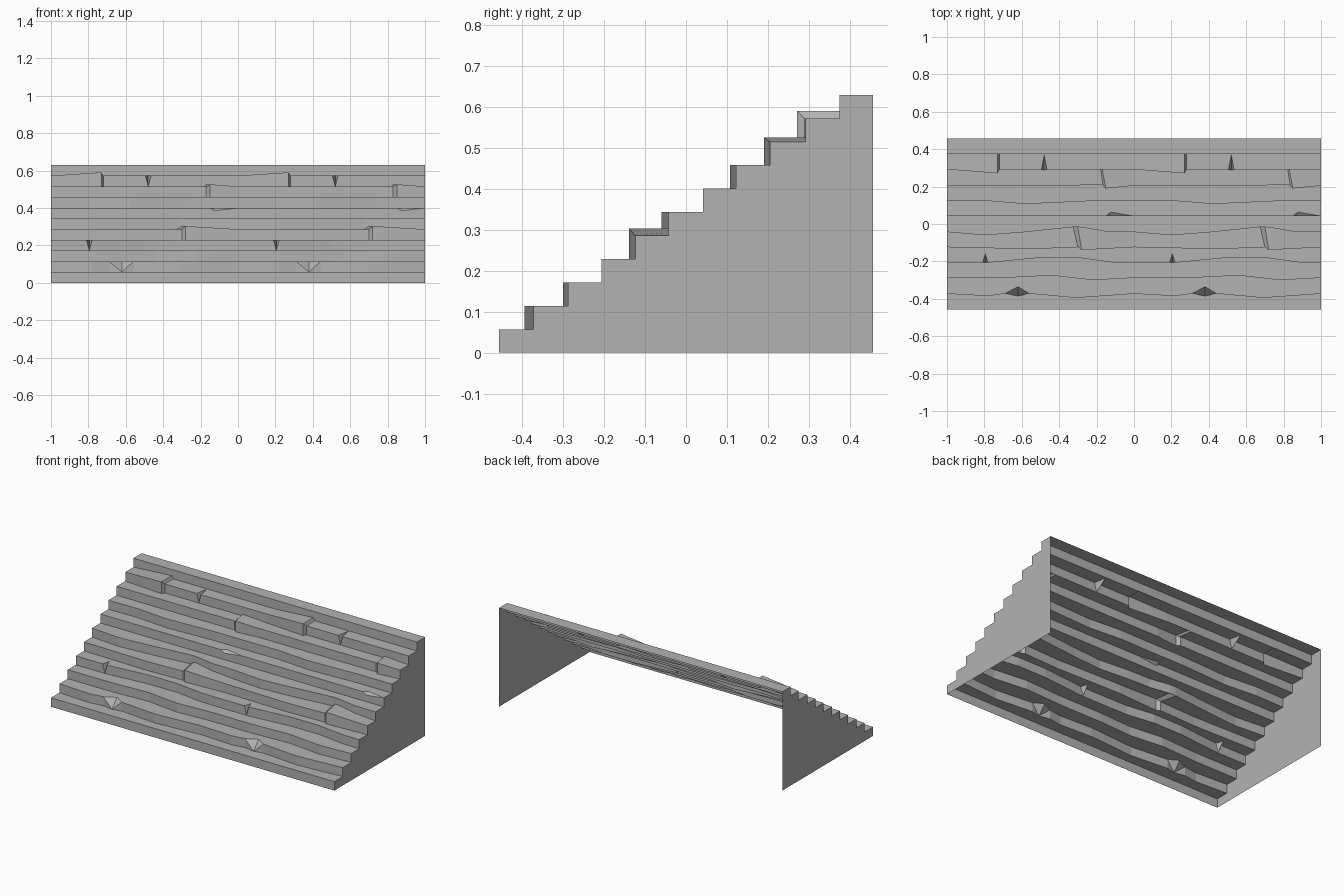
import bpy, bmesh
from mathutils import Vector

if "Cube" in bpy.data.objects:
    bpy.data.objects.remove(bpy.data.objects["Cube"])

H = 0.63 / 11          # height of one step
BACK = 0.457

stone = bpy.data.materials.new("grey_stone")
stone.use_nodes = True
stone.diffuse_color = (0.45, 0.45, 0.45, 1)
stone.node_tree.nodes["Principled BSDF"].inputs["Base Color"].default_value = (0.45, 0.45, 0.45, 1)

# Riser lines (x, y) of one worn section; the section repeats once along x
RISERS = [
    [(-1, -BACK), (0, -BACK)],
    [(-1, -.373), (-.78, -.385), (-.69, -.372), (-.62, -.385), (-.56, -.372), (-.31, -.395), (0, -.373)],
    [(-1, -.288), (-.7, -.288), (-.44, -.275), (-.22, -.3), (0, -.288)],
    [(-1, -.207), (-.81, -.207), (-.795, -.207), (-.78, -.207), (-.5, -.18), (-.3, -.18), (-.12, -.205), (0, -.207)],
    [(-1, -.124), (-.55, -.134), (-.3, -.124), (-.28, -.139), (0, -.124)],
    [(-1, -.043), (-.8, -.06), (-.6, -.045), (-.32, -.016), (-.28, -.018), (-.15, -.04), (0, -.043)],
    [(-1, .042), (-.15, .042), (-.125, .042), (0, .042)],
    [(-1, .122), (-.8, .125), (-.58, .107), (-.25, .122), (0, .122)],
    [(-1, .205), (-.6, .205), (-.17, .208), (-.15, .19), (0, .205)],
    [(-1, .292), (-.73, .271), (-.72, .29), (-.495, .29), (-.48, .29), (-.465, .29), (0, .292)],
    [(-1, .375), (0, .375)],
]
# Chipped edges: riser -> (point index, depth y, drop below the edge)
CHIPS = {1: (3, -.335, H), 3: (2, -.16, H), 6: (2, .064, .016), 9: (4, .37, H)}
# Heaved treads: (low front x, low back x, high front x, high back x, lift, raised end x)
CRACKS = {4: (-.3, -.325, -.28, -.3, .017, 0),
          8: (-.165, -.178, -.15, -.17, .011, 0),
          9: (-.72, -.72, -.73, -.73, .018, -1)}

bm = bmesh.new()


def face(points, facing):
    """Add a polygon turned towards the given direction."""
    f = bm.faces.new([bm.verts.new(p) for p in points])
    f.normal_update()
    if f.normal.dot(Vector(facing)) < 0:
        f.normal_flip()


def cut(line, a, b):
    """Part of a polyline between x = a and x = b."""
    def at(x):
        for p, q in zip(line, line[1:]):
            if p[0] <= x <= q[0]:
                return (x, p[1] + (q[1] - p[1]) * (x - p[0]) / (q[0] - p[0]))
    a, b = min(a, b), max(a, b)
    return [at(a)] + [p for p in line if a < p[0] < b] + [at(b)]


def lift_line(line, z):
    return [(x, y, z) for x, y in line]


def riser(line, z, chip, dx):
    """Front of a step; returns the edge line that its tread starts from."""
    low = [(x + dx, y, z) for x, y in line]
    high = [(x + dx, y, z + H) for x, y in line]
    edge = list(line)
    if chip:
        i, depth, drop = chip
        x, y, top = high[i]
        high[i] = (x, y, top - drop)
        edge[i] = (line[i][0], depth)
        for j in (i - 1, i + 1):
            face([high[j], (x, depth, top), high[i]], (0, -1, .5))
    for i in range(len(line) - 1):
        quad = [low[i], low[i + 1], high[i + 1], high[i]]
        face([p for n, p in enumerate(quad) if p not in quad[:n]], (0, -1, 0))
    return edge


def tread(front, back, z, crack, dx):
    """Top of a step, split where it has heaved."""
    def add(points, facing=(0, 0, 1)):
        face([(x + dx, y, h) for x, y, h in points], facing)

    if not crack:
        add(lift_line(front, z) + lift_line(back, z)[::-1])
        return
    lf, lb, hf, hb, lift, end = crack

    def raised(line):
        return [(x, y, z + lift * min(1, abs((x - end) / (hf - end)))) for x, y in line]

    flat_f, flat_b = cut(front, lf, -1 - end), cut(back, lb, -1 - end)
    slab_f, slab_b = cut(front, hf, end), cut(back, hb, end)
    add(lift_line(flat_f, z) + lift_line(flat_b, z)[::-1])
    add(raised(slab_f) + raised(slab_b)[::-1])
    # exposed front edge and broken side of the slab
    for p, q in zip(slab_f, slab_f[1:]):
        quad = lift_line([p, q], z) + raised([q, p])
        add([v for n, v in enumerate(quad) if v not in quad[:n]], (0, -1, 0))
    i = 0 if end == 0 else -1
    j = -1 - i
    add([(*flat_f[j], z), (*flat_b[j], z), raised(slab_b)[i], raised(slab_f)[i]],
        (-1 if end == 0 else 1, 0, .1))
    add([(*flat_f[j], z), (*slab_f[i], z), raised(slab_f)[i]], (0, -1, 0))


# Steps
for dx in (0, 1):
    for k, line in enumerate(RISERS):
        edge = riser(line, k * H, CHIPS.get(k), dx)
        rear = RISERS[k + 1] if k < 10 else [(-1, BACK), (0, BACK)]
        tread(edge, rear, (k + 1) * H, CRACKS.get(k), dx)

# Side walls with the stepped outline
for x in (-1, 1):
    outline = [(x, BACK, 0)]
    for k, line in enumerate(RISERS):
        outline += [(x, line[0][1], k * H), (x, line[0][1], (k + 1) * H)]
    face(outline + [(x, BACK, 11 * H)], (x, 0, 0))

bmesh.ops.remove_doubles(bm, verts=bm.verts, dist=0.0005)
mesh = bpy.data.meshes.new("worn_stairs")
bm.to_mesh(mesh)
bm.free()
mesh.materials.append(stone)
stairs = bpy.data.objects.new("worn_stairs", mesh)
bpy.context.collection.objects.link(stairs)
